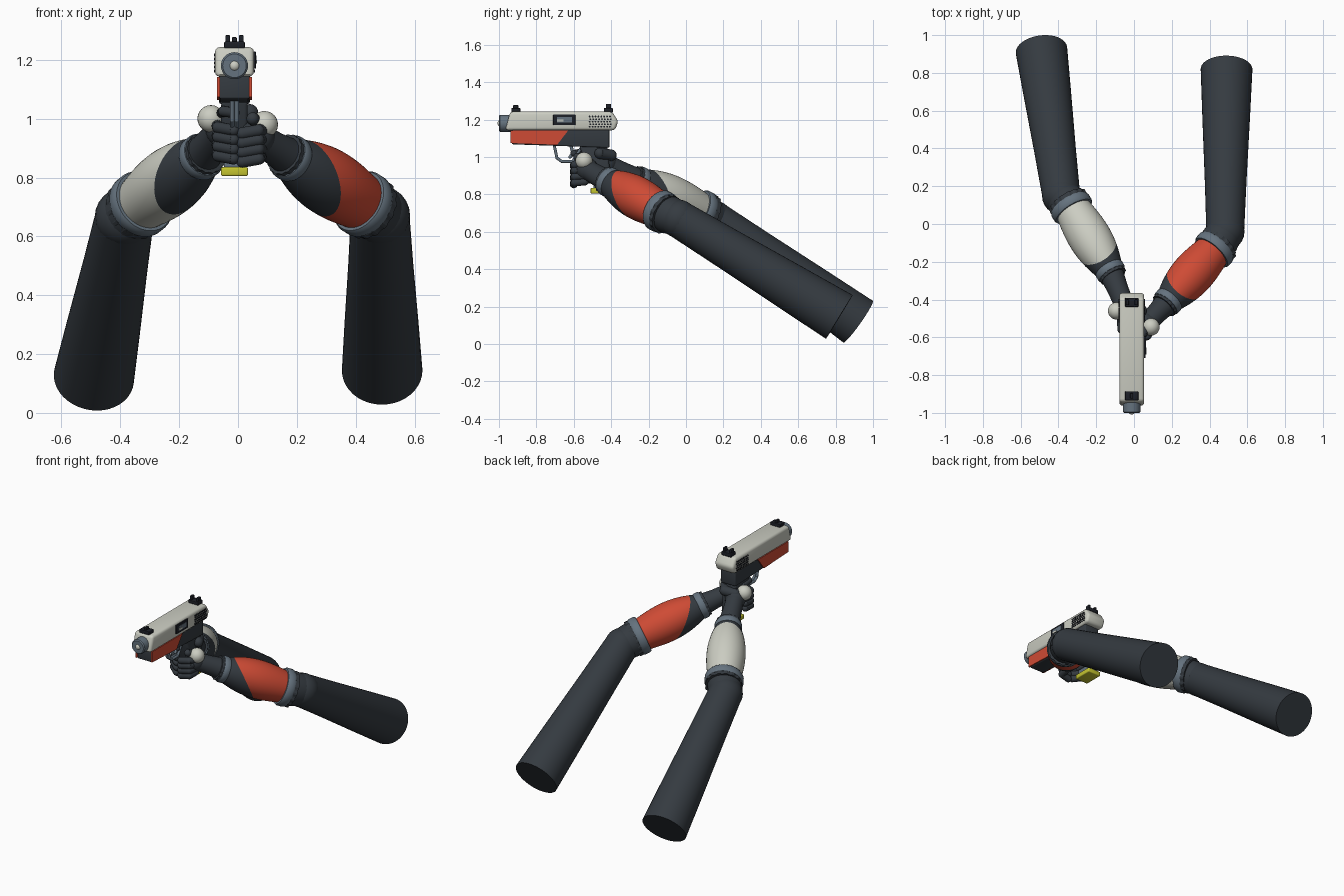
import bpy, bmesh, math
from mathutils import Vector, Matrix

cube = bpy.data.objects.get("Cube")
if cube:
    bpy.data.objects.remove(cube, do_unlink=True)


def material(name, rgb):
    m = bpy.data.materials.new(name)
    m.use_nodes = True
    m.diffuse_color = (*rgb, 1)
    m.node_tree.nodes["Principled BSDF"].inputs["Base Color"].default_value = (*rgb, 1)
    return m


DARK = material("charcoal", (0.035, 0.043, 0.052))
BLACK = material("near black", (0.012, 0.014, 0.02))
GREY = material("blue grey", (0.13, 0.17, 0.21))
WHITE = material("off white", (0.6, 0.61, 0.54))
RED = material("red orange", (0.62, 0.07, 0.035))
YELLOW = material("yellow", (0.55, 0.55, 0.03))
CX = -0.012   # centre plane of the pistol


def finish(name, bm, mats, angle=40):
    bmesh.ops.recalc_face_normals(bm, faces=bm.faces)
    me = bpy.data.meshes.new(name)
    bm.to_mesh(me)
    bm.free()
    for m in mats:
        me.materials.append(m)
    for p in me.polygons:
        p.use_smooth = True
    me.set_sharp_from_angle(angle=math.radians(angle))
    ob = bpy.data.objects.new(name, me)
    bpy.context.collection.objects.link(ob)
    return ob


def add_lathe(bm, a, b, profile, n=32):
    """Rings of (fraction along a-b, radius), capped at both ends."""
    a, b = Vector(a), Vector(b)
    q = (b - a).to_track_quat('Z', 'Y')
    rings = []
    for i, (t, r) in enumerate(profile):
        rings.append([bm.verts.new(a.lerp(b, t) + q @ Vector(
            (r * math.cos(k * math.tau / n), r * math.sin(k * math.tau / n), 0)))
            for k in range(n)])
    for lo, hi in zip(rings, rings[1:]):
        for k in range(n):
            bm.faces.new((lo[k], lo[(k + 1) % n], hi[(k + 1) % n], hi[k]))
    bm.faces.new(rings[0][::-1])
    bm.faces.new(rings[-1])


def lathe(name, a, b, profile, mat, n=32):
    bm = bmesh.new()
    add_lathe(bm, a, b, profile, n)
    return finish(name, bm, [mat])


def add_ball(bm, c, r, segs=24):
    bmesh.ops.create_uvsphere(bm, u_segments=segs, v_segments=segs // 2, radius=r,
                              matrix=Matrix.Translation(c))


def ball(name, c, r, mat):
    bm = bmesh.new()
    add_ball(bm, c, r)
    return finish(name, bm, [mat])


def tube(name, pts, r, mat):
    """Round-jointed rod through the points."""
    bm = bmesh.new()
    for p in pts:
        add_ball(bm, p, r, 14)
    for a, b in zip(pts, pts[1:]):
        add_lathe(bm, a, b, [(0, r), (1, r)], 14)
    return finish(name, bm, [mat])


def prism(name, pts, x0, x1, mat, bevel=0.0):
    """Side outline of (y, z) points, extruded from x0 to x1."""
    bm = bmesh.new()
    f = bm.faces.new([bm.verts.new((x0, y, z)) for y, z in pts])
    res = bmesh.ops.extrude_face_region(bm, geom=[f])
    moved = [v for v in res["geom"] if isinstance(v, bmesh.types.BMVert)]
    bmesh.ops.translate(bm, verts=moved, vec=(x1 - x0, 0, 0))
    if bevel:
        bmesh.ops.bevel(bm, geom=bm.edges[:], offset=bevel, segments=3,
                        profile=0.5, affect='EDGES')
    return finish(name, bm, [mat], 30)


def block(name, x0, x1, y0, y1, z0, z1, mat, bevel=0.0):
    return prism(name, [(y0, z0), (y1, z0), (y1, z1), (y0, z1)], x0, x1, mat, bevel)


# --- arms ---
def ring(name, c, axis, r, w, mat):
    c = Vector(c)
    lathe(name, c - axis * w / 2, c + axis * w / 2,
          [(0, r * 0.86), (0, r * 0.95), (0.2, r), (0.8, r), (1, r * 0.95), (1, r * 0.86)], mat, 40)


def ribbed_collar(name, c, axis, r, w):
    bm = bmesh.new()
    c = Vector(c)
    add_lathe(bm, c - axis * w / 2, c + axis * w / 2, [(0, r), (1, r)], 64)
    for i, v in enumerate(bm.verts):
        if i % 4 < 2:
            off = v.co - c
            v.co = c + off * 0.96
    finish(name, bm, [DARK], 25)


def arm(side, shoulder, elbow, cuff, wrist, palm, shell):
    shoulder, elbow, cuff, wrist, palm = map(Vector, (shoulder, elbow, cuff, wrist, palm))
    lathe(side + "_upper_arm", elbow, shoulder,
          [(0, 0.1), (0.3, 0.11), (0.7, 0.126), (1, 0.137)], DARK, 40)
    ball(side + "_elbow", elbow, 0.102, DARK)
    axis = (cuff - wrist).normalized()
    lathe(side + "_elbow_sleeve", cuff, elbow, [(0, 0.098), (0.5, 0.102), (1, 0.095)], DARK)
    ring(side + "_elbow_ring", cuff, axis, 0.114, 0.05, GREY)
    ribbed_collar(side + "_elbow_collar", cuff + axis * 0.035, axis, 0.11, 0.025)

    # forearm: a coloured shell, cut on the slant above a dark muscle
    bm = bmesh.new()
    prof = [(i / 20, 0.07 + 0.024 * i / 20 + 0.032 * math.sin(math.pi * (i / 20) ** 0.9))
            for i in range(21)]
    add_lathe(bm, wrist, cuff, prof, 40)
    up = Vector((0, 0, 1))
    up = (up - axis * up.dot(axis)).normalized()
    point, normal = wrist + axis * 0.125, (axis + up).normalized()
    bmesh.ops.bisect_plane(bm, geom=bm.verts[:] + bm.edges[:] + bm.faces[:],
                           plane_co=point, plane_no=normal)
    for f in bm.faces:
        f.material_index = int((f.calc_center_median() - point).dot(normal) > 0)
    finish(side + "_forearm", bm, [DARK, shell])

    ring(side + "_wrist_ring", wrist, axis, 0.08, 0.04, GREY)
    ribbed_collar(side + "_wrist_collar", wrist - axis * 0.026, axis, 0.074, 0.02)
    lathe(side + "_wrist", wrist, palm, [(0, 0.066), (0.5, 0.056), (1, 0.052)], DARK)
    ball(side + "_palm", palm, 0.062, DARK)


arm("left", (0.49, 0.82, 0.145), (0.483, -0.04, 0.67), (0.425, -0.135, 0.71),
    (0.18, -0.41, 0.865), (0.065, -0.53, 0.935), RED)
arm("right", (-0.49, 0.92, 0.12), (-0.385, 0.15, 0.665), (-0.33, 0.085, 0.71),
    (-0.125, -0.25, 0.87), (-0.05, -0.43, 0.965), WHITE)

# --- hands ---
ball("left_hand_guard", (0.09, -0.545, 0.98), 0.046, WHITE)
ball("right_hand_guard", (-0.092, -0.46, 1.0), 0.046, WHITE)
for i in range(4):
    z = 0.965 - 0.032 * i
    tube(f"left_finger_{i + 1}", [(0.1 - 0.008 * i, -0.54, z), (0.07, -0.595, z - 0.005),
                                  (0.015, -0.6, z - 0.015)], 0.021, DARK)
    tube(f"right_finger_{i + 1}", [(-0.07, -0.5, z + 0.01), (-0.068, -0.56, z + 0.005),
                                   (-0.015, -0.6, z - 0.005)], 0.02, DARK)
tube("left_thumb", [(0.075, -0.52, 0.98), (0.05, -0.58, 1.0)], 0.022, DARK)
tube("right_thumb", [(-0.06, -0.42, 1.0), (0.005, -0.4, 1.01), (0.04, -0.46, 1.02)], 0.03, DARK)
tube("trigger_finger", [(-0.055, -0.5, 1.02), (-0.05, -0.57, 1.025), (CX, -0.6, 1.02)], 0.018, DARK)

# --- pistol ---
prism("slide", [(-0.966, 1.143), (-0.38, 1.143), (-0.362, 1.19), (-0.395, 1.243), (-0.94, 1.243)],
      CX - 0.066, CX + 0.066, WHITE, 0.016)
lathe("barrel", (CX, -1.0, 1.18), (CX, -0.9, 1.18), [(0, 0.04), (0.06, 0.046), (1, 0.046)], GREY)
ball("muzzle_plug", (CX, -0.988, 1.18), 0.02, WHITE)
prism("frame", [(-0.93, 1.068), (-0.41, 1.05), (-0.41, 1.15), (-0.93, 1.15)],
      CX - 0.052, CX + 0.052, DARK, 0.006)
for name, s in (("left", 1), ("right", -1)):
    prism(name + "_frame_plate", [(-0.937, 1.074), (-0.69, 1.064), (-0.63, 1.142), (-0.937, 1.142)],
          CX + s * 0.05, CX + s * 0.0595, RED)
    # grip texture on the slide: rows of small studs
    bm = bmesh.new()
    for row in range(5):
        for col in range(8):
            y, z = -0.515 + 0.0155 * col + 0.004 * (row % 2), 1.162 + 0.0135 * row
            add_lathe(bm, (CX + s * 0.06, y, z), (CX + s * 0.07, y, z), [(0, 0.0055), (1, 0.0055)], 6)
    finish(name + "_slide_studs", bm, [BLACK])
block("ejection_port", CX + 0.06, CX + 0.073, -0.71, -0.592, 1.17, 1.228, BLACK, 0.003)
block("ejection_port_cover", CX + 0.07, CX + 0.075, -0.69, -0.61, 1.185, 1.214, GREY)
block("ejection_port_glint", CX + 0.07, CX + 0.077, -0.69, -0.655, 1.189, 1.2, WHITE)

# sights: a single front post and a pair at the rear
for name, y, posts, top in (("front", -0.91, (0,), 1.277), ("rear", -0.415, (-1, 1), 1.284)):
    block(name + "_sight_base", CX - 0.035, CX + 0.035, y - 0.024, y + 0.024, 1.238, 1.262, BLACK, 0.004)
    for p in posts:
        x = CX + p * 0.023
        block(name + "_sight_post", x - 0.008, x + 0.008, y - 0.014, y + 0.014, 1.255, top, BLACK, 0.003)

# grip, magazine and trigger
prism("grip", [(-0.505, 0.86), (-0.4, 0.86), (-0.42, 1.06), (-0.57, 1.06)],
      CX - 0.045, CX + 0.045, DARK, 0.012)
block("magazine", CX - 0.036, CX + 0.036, -0.495, -0.4, 0.825, 0.87, GREY)
block("magazine_base", CX - 0.046, CX + 0.046, -0.51, -0.385, 0.805, 0.835, YELLOW, 0.006)
for x in (CX - 0.008, CX + 0.008):
    tube("trigger_guard", [(x, -0.705, 1.065), (x, -0.69, 0.995), (x, -0.665, 0.977),
                           (x, -0.605, 0.977), (x, -0.56, 1.05)], 0.008, GREY)
tube("trigger", [(CX, -0.615, 1.06), (CX, -0.605, 1.02), (CX, -0.62, 1.0)], 0.009, GREY)
